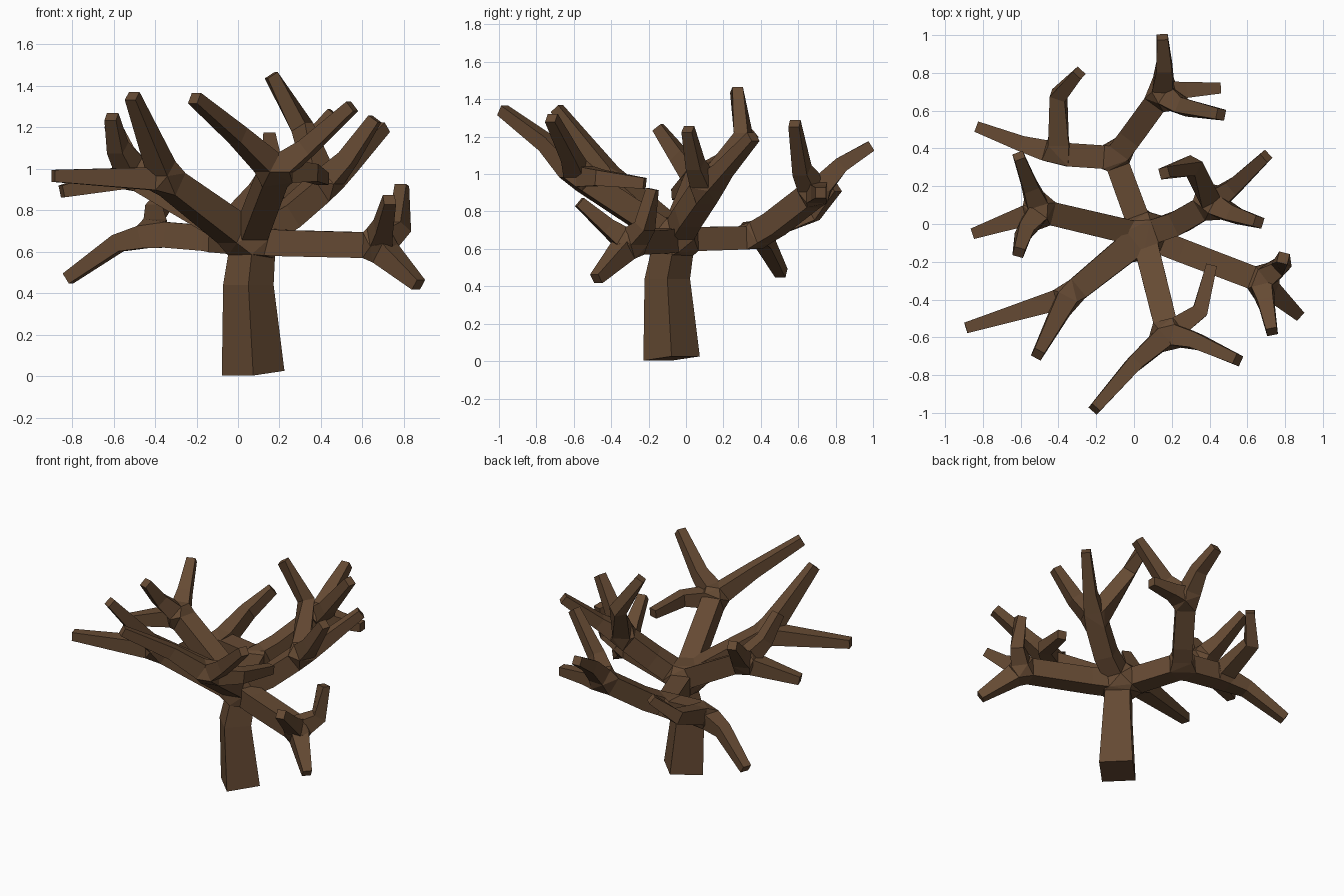
import bpy, bmesh
from mathutils import Vector

if "Cube" in bpy.data.objects:
    bpy.data.objects.remove(bpy.data.objects["Cube"])

bm = bmesh.new()


def ring(p, d, r, up=Vector((0, 0, 1))):
    """Square cross-section of half-width r, facing along d."""
    side = d.cross(up).normalized()
    top = side.cross(d).normalized()
    return [p + r * (a * side + b * top) for a, b in ((1, 1), (-1, 1), (-1, -1), (1, -1))]


def tube(rings, cap_first=False, cap_last=False):
    rows = [[bm.verts.new(c) for c in q] for q in rings]
    for a, b in zip(rows, rows[1:]):
        for i in range(4):
            j = (i + 1) % 4
            bm.faces.new((a[i], a[j], b[j], b[i]))
    if cap_first:
        bm.faces.new(rows[0][::-1])
    if cap_last:
        bm.faces.new(rows[-1])


def joint(rings):
    """Faceted knot that joins the open ends of several branches."""
    owner = {}
    for n, q in enumerate(rings):
        for c in q:
            owner[bm.verts.new(c)] = n
    res = bmesh.ops.convex_hull(bm, input=list(owner))
    inner = [g for g in res["geom_interior"] if isinstance(g, bmesh.types.BMVert)]
    faces = {f for v in owner if v not in inner for f in v.link_faces}
    hidden = [f for f in faces if len({owner[v] for v in f.verts}) == 1]
    bmesh.ops.delete(bm, geom=inner, context='VERTS')
    bmesh.ops.delete(bm, geom=hidden, context='FACES')


def grow(origin, path, kids=(), r0=0.055, r1=0.029, gap=0.065):
    """Branch along path; kids are (path, kids) pairs. Returns its first ring."""
    pts = [Vector(origin)] + [Vector(p) for p in path]
    dirs = [(b - a).normalized() for a, b in zip(pts, pts[1:])]
    if kids:
        r1 = 0.062
    fork = pts[-1].copy()
    pts[0] = pts[0] + dirs[0] * gap
    if kids:
        pts[-1] = pts[-1] - dirs[-1] * 0.05
    rings = []
    for i, p in enumerate(pts):
        d = dirs[max(i - 1, 0)] + dirs[min(i, len(dirs) - 1)]
        t = i / (len(pts) - 1)
        rings.append(ring(p, d.normalized(), r0 + (r1 - r0) * t))
    tube(rings, cap_last=not kids)
    if kids:
        joint([rings[-1]] + [grow(fork, k[0], k[1], 0.062 if k[1] else 0.055) for k in kids])
    return rings[0]


# Trunk, set cornerwise to the front
corner = Vector((1, -1, 0))
trunk = [ring(Vector((0.073, -0.077, 0.014)), Vector((-0.03, -0.03, 0.4)).normalized(), 0.107, corner),
         ring(Vector((0.05, -0.1, 0.44)), Vector((0, 0, 1)), 0.086, corner),
         ring(Vector((0.065, -0.075, 0.575)), Vector((0.02, 0.03, 0.3)).normalized(), 0.08, corner)]
tube(trunk, cap_first=True)

hub = (0.05, -0.06, 0.65)


def limb(path, kids, r0=0.064):
    return grow(hub, path, kids, r0=r0, gap=0.11)


# Back limb, forking twice
back_left = ([(-0.4, 0.37, 0.685)],
             [([(-0.58, 0.42, 0.64), (-0.82, 0.51, 0.47)], ()),
              ([(-0.4, 0.68, 0.79), (-0.29, 0.8, 0.93)], ())])
back_right = ([(-0.01, 0.47, 0.73), (0.15, 0.69, 0.9)],
              [([(0.16, 0.83, 1.05), (0.15, 0.99, 1.15)], ()),
               ([(0.28, 0.71, 0.9), (0.46, 0.72, 0.9)], ()),
               ([(0.26, 0.62, 1.02), (0.46, 0.58, 1.27)], ())])
back = limb([(-0.1, 0.35, 0.66)], [back_left, back_right])

# Left limb
left = limb([(-0.5, 0.07, 0.97)],
            [([(-0.55, 0.2, 1.07), (-0.61, 0.36, 1.22)], ()),
             ([(-0.85, -0.05, 0.89)], ()),
             ([(-0.58, -0.04, 1.1), (-0.61, -0.15, 1.25)], ())])

# Front left limb, the stoutest
front_left = limb([(-0.35, -0.385, 0.95)],
                  [([(-0.89, -0.55, 0.965)], ()),
                   ([(-0.51, -0.69, 1.35)], ())], r0=0.074)

# Front limb
front = limb([(0.18, -0.58, 0.99)],
             [([(0.0, -0.74, 1.16), (-0.21, -0.98, 1.34)], ()),
              ([(0.33, -0.62, 1.1), (0.55, -0.72, 1.3)], ()),
              ([(0.35, -0.46, 0.98), (0.41, -0.22, 0.95)], ())])

# Right limb
right = limb([(0.25, -0.14, 0.64), (0.67, -0.3, 0.63)],
             [([(0.78, -0.22, 0.72), (0.79, -0.18, 0.92)], ()),
              ([(0.87, -0.48, 0.44)], ()),
              ([(0.7, -0.42, 0.72), (0.73, -0.57, 0.85)], ())])

# Back right limb
back_right_limb = limb([(0.24, 0.01, 0.77), (0.41, 0.11, 0.92)],
                       [([(0.31, 0.31, 1.2), (0.16, 0.27, 1.45)], ()),
                        ([(0.53, 0.2, 1.02), (0.7, 0.36, 1.2)], ()),
                        ([(0.53, 0.05, 1.05), (0.66, 0.01, 1.24)], ())])

# Crown knot, then weld everything into one skin
joint([trunk[-1], back, left, front_left, front, right, back_right_limb])
bmesh.ops.remove_doubles(bm, verts=bm.verts, dist=0.0005)
bmesh.ops.recalc_face_normals(bm, faces=bm.faces)

mesh = bpy.data.meshes.new("bare_tree")
bm.to_mesh(mesh)
bm.free()
tree = bpy.data.objects.new("bare_tree", mesh)
bpy.context.collection.objects.link(tree)

bark = bpy.data.materials.new("bark")
bark.diffuse_color = (0.13, 0.068, 0.033, 1)
bark.use_nodes = True
bark.node_tree.nodes["Principled BSDF"].inputs["Base Color"].default_value = bark.diffuse_color
mesh.materials.append(bark)
